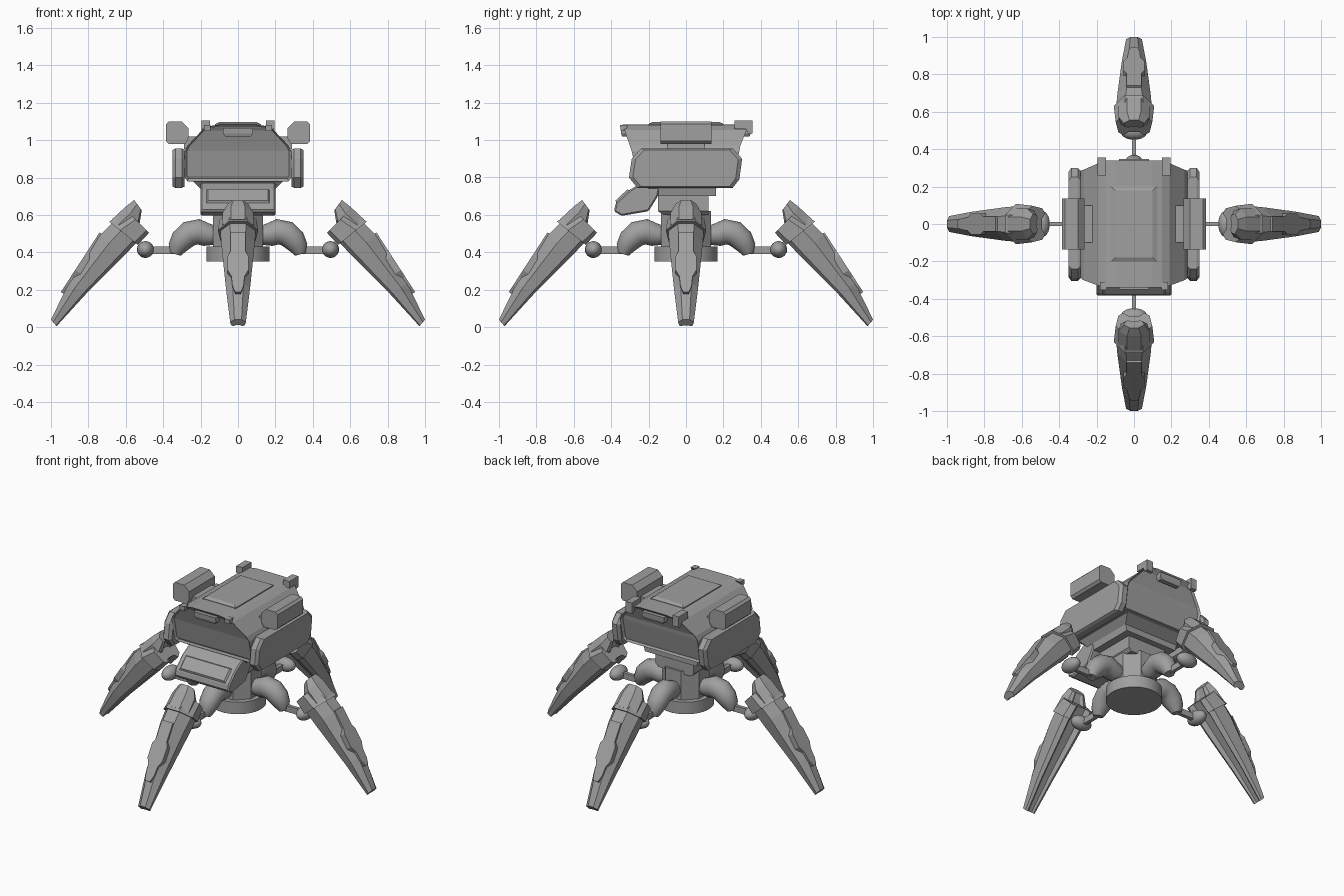
import bpy, bmesh, math
from mathutils import Matrix, Vector

cube = bpy.data.objects.get("Cube")
if cube:
    bpy.data.objects.remove(cube, do_unlink=True)

grey = bpy.data.materials.new("hull_grey")
grey.use_nodes = True
COLOR = (0.35, 0.35, 0.35, 1)
grey.diffuse_color = COLOR
grey.node_tree.nodes["Principled BSDF"].inputs["Base Color"].default_value = COLOR


def finish(name, bm, bevel=0, turn=0, smooth=False):
    """Turn a bmesh into a named, coloured object."""
    bmesh.ops.recalc_face_normals(bm, faces=bm.faces)
    if bevel:
        bmesh.ops.bevel(bm, geom=bm.edges[:], offset=bevel, segments=1, affect='EDGES')
    bm.transform(Matrix.Rotation(turn, 4, 'Z'))
    for f in bm.faces:
        f.smooth = smooth
    mesh = bpy.data.meshes.new(name)
    bm.to_mesh(mesh)
    bm.free()
    mesh.materials.append(grey)
    if smooth:
        mesh.set_sharp_from_angle(angle=math.radians(35))
    obj = bpy.data.objects.new(name, mesh)
    bpy.context.collection.objects.link(obj)
    return obj


def loft(rings):
    """Skin a list of equal-length rings and close both ends."""
    bm = bmesh.new()
    vs = [[bm.verts.new(p) for p in r] for r in rings]
    n = len(vs[0])
    for a, b in zip(vs, vs[1:]):
        for i in range(n):
            bm.faces.new((a[i], a[(i + 1) % n], b[(i + 1) % n], b[i]))
    bm.faces.new(vs[0])
    bm.faces.new(vs[-1][::-1])
    return bm


def prism(points, axis, lo, hi):
    """Extrude a 2D outline along x or y."""
    place = (lambda p, d: (d, p[0], p[1])) if axis == 'x' else (lambda p, d: (p[0], d, p[1]))
    return loft([[place(p, d) for p in points] for d in (lo, hi)])


def slab(levels):
    """Stack of rectangles: (z, half width, front y, back y)."""
    return loft([[(-w, f, z), (w, f, z), (w, b, z), (-w, b, z)] for z, w, f, b in levels])


def drum(name, r, z0, z1, sides, smooth=False):
    ring = [(r * math.cos(a), r * math.sin(a)) for a in
            [(i + 0.5) * math.tau / sides for i in range(sides)]]
    finish(name, loft([[(x, y, z) for x, y in ring] for z in (z0, z1)]), smooth=smooth)


# Hull: flared at the top, with recessed front and back panels
hull = slab([(0.78, 0.27, -0.25, 0.25), (0.80, 0.285, -0.26, 0.255), (0.94, 0.285, -0.29, 0.285),
             (0.97, 0.27, -0.30, 0.29), (1.055, 0.19, -0.33, 0.325),
             (1.075, 0.15, -0.34, 0.34), (1.083, 0.10, -0.34, 0.34)])
bmesh.ops.recalc_face_normals(hull, faces=hull.faces)
for side in (-1, 1):
    panel = [f for f in hull.faces if f.normal.y * side > 0.8]
    bmesh.ops.inset_region(hull, faces=panel, thickness=0.012, depth=-0.012)
finish("hull", hull)

# Roof hatch
finish("roof_hatch", slab([(1.07, 0.122, -0.2, 0.2), (1.086, 0.122, -0.2, 0.2),
                           (1.096, 0.1, -0.18, 0.18)]))

# Stepped underside and turret
finish("lower_hull", slab([(0.70, 0.19, -0.18, 0.16), (0.74, 0.2, -0.2, 0.16),
                           (0.79, 0.25, -0.24, 0.24)]))
finish("turret_ring", slab([(0.60, 0.12, -0.12, 0.12), (0.62, 0.14, -0.15, 0.12),
                            (0.71, 0.14, -0.15, 0.12)]))
drum("center_column", 0.145, 0.42, 0.62, 8)
drum("base_disc", 0.17, 0.35, 0.43, 32, smooth=True)

# Sloping head under the front of the hull
head = prism([(-0.385, 0.62), (-0.345, 0.595), (-0.20, 0.62), (-0.15, 0.70), (-0.13, 0.78),
              (-0.24, 0.77), (-0.30, 0.735), (-0.375, 0.665)], 'x', -0.2, 0.2)
finish("head", head, bevel=0.008)
visor = slab([(0, 0.17, -0.05, 0.05), (0.012, 0.16, -0.042, 0.042)])
visor.transform(Matrix.Translation((0, -0.337, 0.698)) @ Matrix.Rotation(math.radians(43), 4, 'X'))
finish("head_plate", visor)

# Handles at the front and back of the roof
for name, y in (("front", -0.327), ("back", 0.325)):
    finish(name + "_handle", slab([(1.02, 0.07, y - 0.015, y + 0.015), (1.035, 0.08, y - 0.02, y + 0.02),
                                   (1.065, 0.08, y - 0.022, y + 0.022)]))

# Side skirts, roof pods and rear brackets on both sides
skirt = [(-0.305, 0.80), (-0.29, 0.90), (-0.24, 0.955), (0.25, 0.955),
         (0.30, 0.90), (0.285, 0.79), (0.25, 0.745), (-0.26, 0.745)]
pod = [(0.28, 0.98), (0.265, 1.01), (0.265, 1.065), (0.30, 1.10), (0.37, 1.10),
       (0.385, 1.085), (0.385, 0.995), (0.37, 0.98)]
bracket = [(0.26, 1.06), (0.26, 1.105), (0.355, 1.105), (0.355, 1.035), (0.335, 1.03), (0.32, 1.06)]
for name, s in (("left", 1), ("right", -1)):
    rings = [[(s * x, y * k, 0.85 + (z - 0.85) * k) for y, z in skirt]
             for x, k in ((0.285, 0.94), (0.30, 1), (0.335, 1), (0.35, 0.93))]
    finish(name + "_skirt", loft(rings))
    finish(name + "_roof_pod", prism([(s * x, z) for x, z in pod], 'y', -0.135, 0.135))
    finish(name + "_pod_mount", prism([(s * x, z) for x, z in
           [(0.2, 0.98), (0.29, 0.95), (0.29, 1.02), (0.2, 1.02)]], 'y', -0.1, 0.1))
    lug = prism(bracket, 'x', s * 0.15, s * 0.195)
    finish(name + "_rear_bracket", lug)
    finish(name + "_front_tab", slab([(1.05, 0.018, -0.35, -0.325), (1.08, 0.018, -0.352, -0.31)])
           ).location.x = s * 0.165


def shin_ring(outer, inner, w):
    """Faceted leg section, with a groove along the inner side."""
    o, i = Vector((outer[0], 0, outer[1])), Vector((inner[0], 0, inner[1]))
    half = [(1, 0.45), (0.62, 1), (0.12, 0.85), (0, 0.55), (0.15, 0.3)]
    pts = half + [(t, -v) for t, v in reversed(half)]
    return [i.lerp(o, t) + Vector((0, v * w, 0)) for t, v in pts]


def tube(path, sides=16):
    """Round tube in the xz plane through (x, z, radius) points."""
    rings = []
    for k, (x, z, r) in enumerate(path):
        a, b = path[max(k - 1, 0)], path[min(k + 1, len(path) - 1)]
        n = Vector((a[1] - b[1], 0, b[0] - a[0])).normalized()
        rings.append([Vector((x, 0, z)) + n * r * math.cos(t) + Vector((0, r * math.sin(t), 0))
                      for t in [i * math.tau / sides for i in range(sides)]])
    return loft(rings)


# Armour outline: (distance along the shin, half width)
edge = [(0, 0.04), (0.12, 0.04), (0.15, 0.055), (0.24, 0.055), (0.28, 0.035), (0.34, 0.03), (0.38, 0.015)]
outline = edge + [(t, -w) for t, w in reversed(edge)]

for k, name in enumerate(("left", "back", "right", "front")):
    turn = k * math.pi / 2
    # Curved hip, thin link and round joint
    finish(name + "_hip", tube([(0.12, 0.49, 0.05), (0.17, 0.495, 0.062), (0.21, 0.51, 0.068),
                                (0.26, 0.50, 0.068), (0.30, 0.465, 0.063), (0.325, 0.425, 0.05),
                                (0.335, 0.39, 0.03)]), turn=turn, smooth=True)
    finish(name + "_link", prism([(0.31, 0.39), (0.47, 0.39), (0.47, 0.43), (0.31, 0.43)],
                                 'y', -0.012, 0.012), turn=turn)
    joint = bmesh.new()
    bmesh.ops.create_uvsphere(joint, u_segments=20, v_segments=12, radius=0.045)
    joint.transform(Matrix.Translation((0.495, 0, 0.415)) @ Matrix.Scale(1.6, 4, (0, 1, 0)))
    finish(name + "_joint", joint, turn=turn, smooth=True)
    # Faceted shin
    finish(name + "_shin", loft([
        shin_ring((0.60, 0.60), (0.50, 0.49), 0.085), shin_ring((0.68, 0.55), (0.545, 0.45), 0.095),
        shin_ring((0.735, 0.495), (0.61, 0.38), 0.09), shin_ring((0.905, 0.235), (0.815, 0.175), 0.065),
        shin_ring((1.0, 0.04), (0.97, 0.005), 0.042)]), turn=turn)
    # Knee collar and raised guard
    finish(name + "_knee_collar", loft([
        shin_ring((0.59, 0.62), (0.475, 0.505), 0.098), shin_ring((0.69, 0.565), (0.535, 0.44), 0.108)]),
        turn=turn)
    finish(name + "_knee_guard", loft([
        shin_ring((0.555, 0.68), (0.515, 0.625), 0.055), shin_ring((0.60, 0.645), (0.525, 0.56), 0.082),
        shin_ring((0.675, 0.575), (0.585, 0.50), 0.085)]), turn=turn)
    # Notched armour strip
    a, b = Vector((0.73, 0, 0.50)), Vector((0.925, 0, 0.20))
    d = (b - a).normalized()
    n = Vector((-d.z, 0, d.x))
    finish(name + "_shin_armor", loft([[a + d * t + n * h + Vector((0, w, 0)) for t, w in outline]
                                       for h in (-0.025, 0.012)]), turn=turn)
